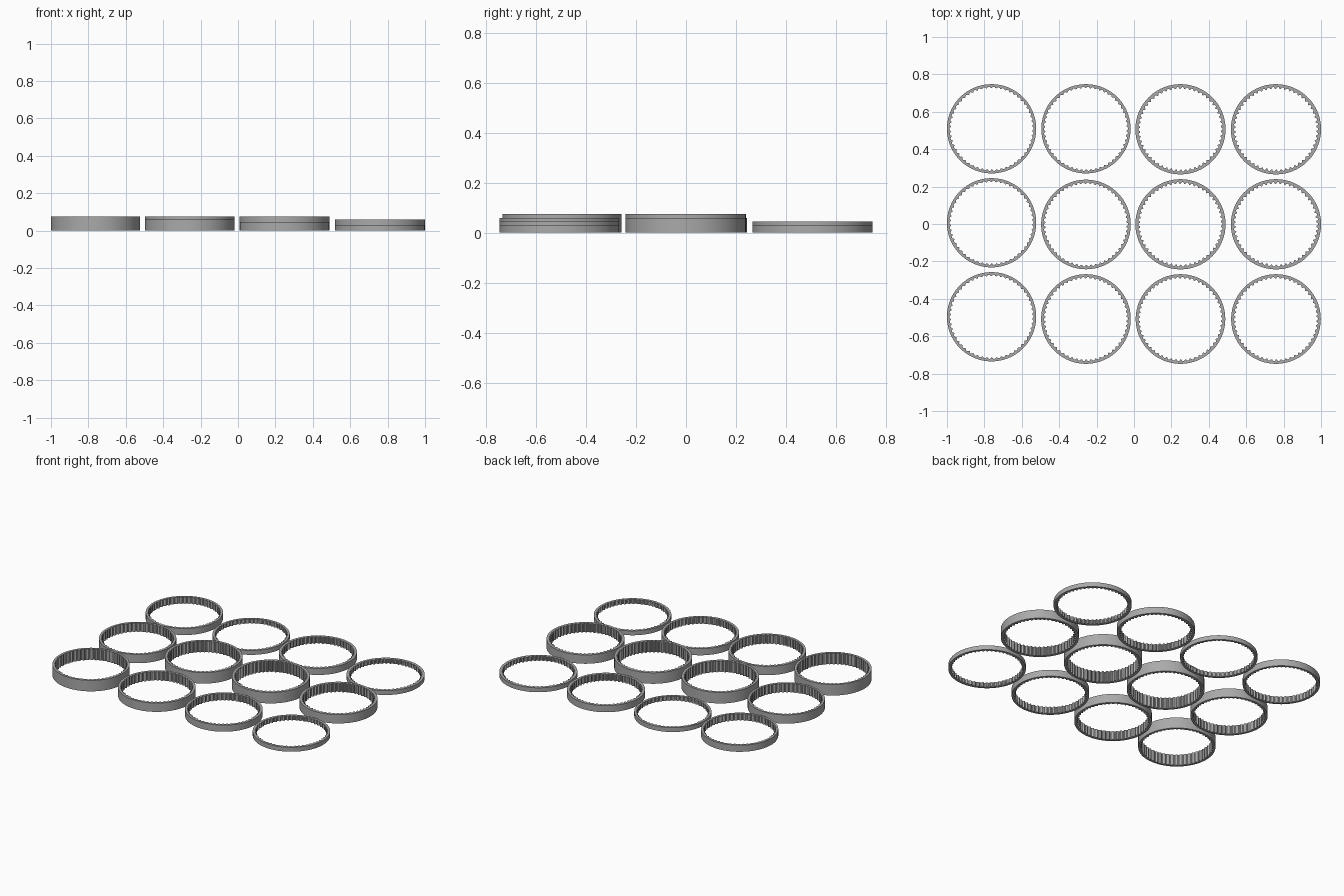
import bpy, bmesh
from math import sin, cos, pi

cube = bpy.data.objects.get("Cube")
if cube:
    bpy.data.objects.remove(cube, do_unlink=True)

grey = bpy.data.materials.new("mid grey")
grey.use_nodes = True
colour = (0.4, 0.4, 0.4, 1)
grey.diffuse_color = colour
grey.node_tree.nodes["Principled BSDF"].inputs["Base Color"].default_value = colour

TEETH = 54
# One tooth: position within the pitch, and height from root (0) to tip (1)
TOOTH = [(0.0, 0), (0.2, 0), (0.33, 0.35), (0.42, 0.85), (0.5, 1),
         (0.64, 1), (0.72, 0.85), (0.81, 0.35), (0.94, 0)]


def toothed_ring(name, x, y, outer, height, root, tip):
    """Ring with a plain outer wall and teeth along the inner wall."""
    bm = bmesh.new()
    loops = []
    for i in range(TEETH):
        for t, h in TOOTH:
            a = 2 * pi * (i + t) / TEETH
            inner = root + (tip - root) * h
            loops.append([bm.verts.new((r * cos(a), r * sin(a), z))
                          for r, z in ((outer, 0), (outer, height),
                                       (inner, height), (inner, 0))])
    for i, a in enumerate(loops):
        b = loops[(i + 1) % len(loops)]
        for k in range(4):
            n = (k + 1) % 4
            bm.faces.new((a[k], b[k], b[n], a[n]))
    bmesh.ops.recalc_face_normals(bm, faces=bm.faces)
    mesh = bpy.data.meshes.new(name)
    bm.to_mesh(mesh)
    bm.free()
    mesh.materials.append(grey)
    ring = bpy.data.objects.new(name, mesh)
    ring.location = (x, y, 0)
    bpy.context.collection.objects.link(ring)
    ring.select_set(True)
    bpy.context.view_layer.objects.active = ring


# Wall sizes: outer, root and tip radius
SIZES = {"thin": (0.2385, 0.225, 0.218),
         "medium": (0.2395, 0.225, 0.217),
         "thick": (0.241, 0.2255, 0.216)}
HEIGHTS = {"flat": 0.03, "low": 0.045, "middle": 0.06, "tall": 0.075}
COLUMNS = (-0.7615, -0.257, 0.2485, 0.759)

# Size, height, column, y
LAYOUT = [("thin", "tall", 0, -0.496), ("thin", "middle", 0, 0.0065),
          ("thin", "low", 0, 0.509), ("thin", "flat", 1, 0.509),
          ("medium", "tall", 1, -0.0025), ("medium", "middle", 1, -0.508),
          ("medium", "low", 2, -0.508), ("medium", "flat", 3, -0.508),
          ("thick", "tall", 2, -0.0015), ("thick", "middle", 3, -0.0015),
          ("thick", "low", 2, 0.5065), ("thick", "flat", 3, 0.5065)]

bpy.ops.object.select_all(action='DESELECT')
for size, level, col, y in LAYOUT:
    outer, root, tip = SIZES[size]
    toothed_ring(f"{size}_{level}_ring", COLUMNS[col], y, outer,
                 HEIGHTS[level], root, tip)
bpy.ops.object.shade_smooth_by_angle(angle=pi / 6)
